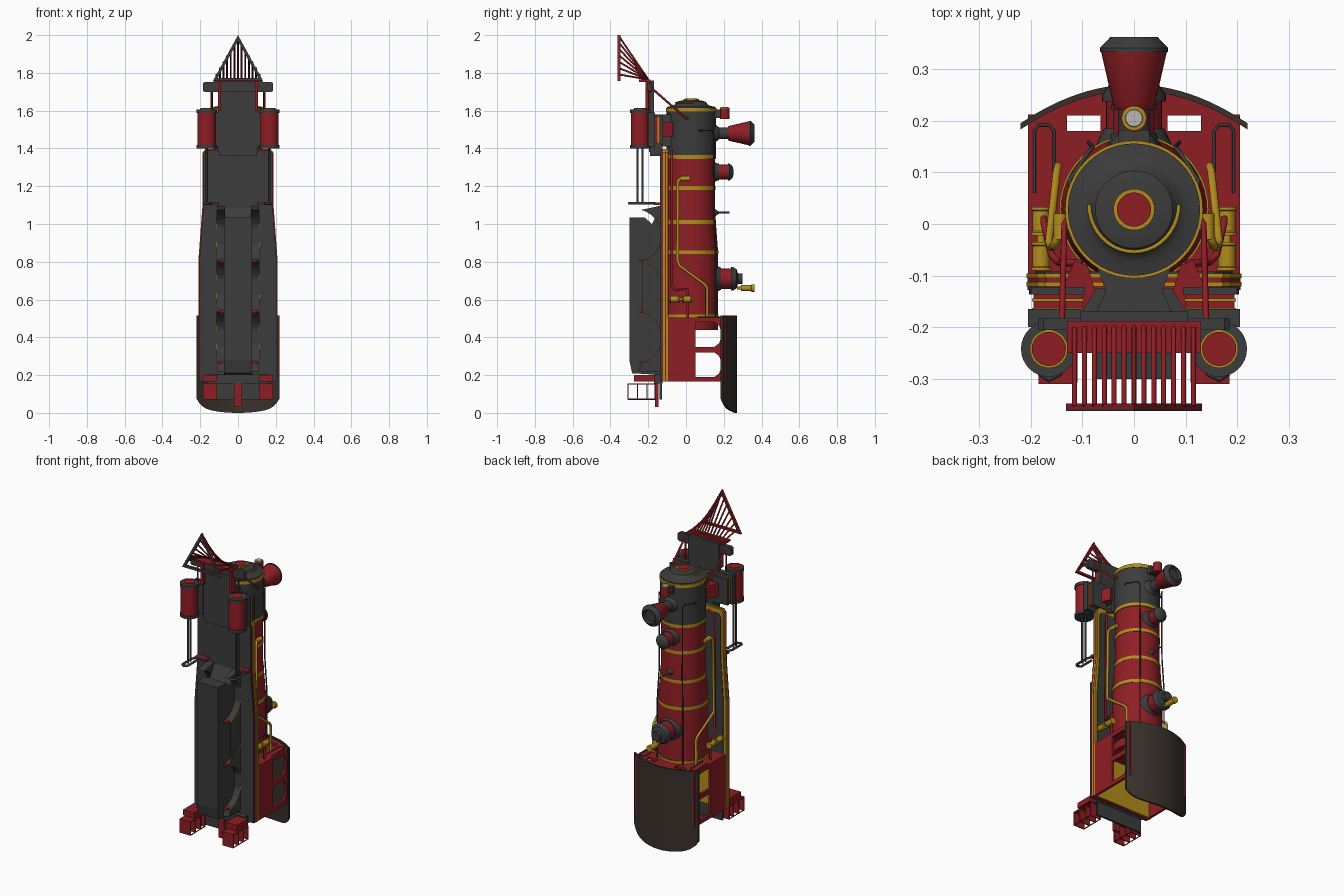
import bpy, bmesh, math
from mathutils import Vector

if "Cube" in bpy.data.objects:
    bpy.data.objects.remove(bpy.data.objects["Cube"])


def material(name, rgb):
    m = bpy.data.materials.new(name)
    m.diffuse_color = (*rgb, 1)
    m.use_nodes = True
    m.node_tree.nodes["Principled BSDF"].inputs["Base Color"].default_value = m.diffuse_color
    return m


RED = material("red_paint", (0.27, 0.013, 0.018))
GOLD = material("brass", (0.45, 0.27, 0.012))
DARK = material("dark_iron", (0.045, 0.045, 0.045))
ROOF = material("roof_brown", (0.04, 0.03, 0.024))
LENS = material("lens", (0.5, 0.48, 0.44))


def finish(name, bm, mat, mirror=False, smooth=False):
    bmesh.ops.recalc_face_normals(bm, faces=bm.faces)
    me = bpy.data.meshes.new(name)
    bm.to_mesh(me)
    bm.free()
    ob = bpy.data.objects.new(name, me)
    bpy.context.collection.objects.link(ob)
    me.materials.append(mat)
    if smooth:
        bpy.ops.object.select_all(action='DESELECT')
        ob.select_set(True)
        bpy.context.view_layer.objects.active = ob
        bpy.ops.object.shade_smooth_by_angle(angle=math.radians(35))
    if mirror:
        mod = ob.modifiers.new("mirror", 'MIRROR')
        mod.use_mirror_merge = False
    return ob


def place(axis, a, b, h):
    return {'x': (h, a, b), 'y': (a, h, b), 'z': (a, b, h)}[axis]


def prism(name, pts, axis, lo, hi, mat, mirror=False):
    bm = bmesh.new()
    f = bm.faces.new([bm.verts.new(place(axis, a, b, lo)) for a, b in pts])
    ext = bmesh.ops.extrude_face_region(bm, geom=[f])["geom"]
    d = Vector(place(axis, 0, 0, hi - lo))
    bmesh.ops.translate(bm, vec=d, verts=[v for v in ext if isinstance(v, bmesh.types.BMVert)])
    return finish(name, bm, mat, mirror)


def box(name, x0, x1, y0, y1, z0, z1, mat, mirror=False):
    return prism(name, [(x0, y0), (x1, y0), (x1, y1), (x0, y1)], 'z', z0, z1, mat, mirror)


def lathe(name, prof, c, axis, mat, mirror=False, n=32):
    bm = bmesh.new()
    rings = []
    for r, h in prof:
        rings.append([bm.verts.new(place(axis, c[0] + r * math.cos(2 * math.pi * i / n),
                                         c[1] + r * math.sin(2 * math.pi * i / n), h)) for i in range(n)])
    for p, q in zip(rings, rings[1:]):
        for i in range(n):
            bm.faces.new((p[i], p[(i + 1) % n], q[(i + 1) % n], q[i]))
    bm.faces.new(rings[0])
    bm.faces.new(rings[-1])
    return finish(name, bm, mat, mirror, True)


def tube(name, paths, r, mat, mirror=False):
    cu = bpy.data.curves.new(name, 'CURVE')
    cu.dimensions, cu.bevel_depth, cu.bevel_resolution, cu.use_fill_caps = '3D', r, 2, True
    if mirror:
        paths = paths + [[(-x, y, z) for x, y, z in p] for p in paths]
    for p in paths:
        s = cu.splines.new('POLY')
        s.points.add(len(p) - 1)
        for pt, co in zip(s.points, p):
            pt.co = (*co, 1)
    cu.materials.append(mat)
    ob = bpy.data.objects.new(name, cu)
    bpy.context.collection.objects.link(ob)
    return ob


# Boiler, smokebox, bands and smokebox door
C = (0, 0.028)
lathe("boiler", [(.142, .44), (.142, .85), (.126, 1.06), (.126, 1.38)], C, 'z', RED, n=48)
lathe("smokebox", [(.13, 1.365), (.13, 1.6)], C, 'z', DARK, n=48)
for z, r in [(.51, .145), (.85, .145), (1.01, .132), (1.19, .129), (1.355, .132), (1.605, .1335)]:
    lathe("boiler_band", [(r, z - .01), (r, z + .01)], C, 'z', GOLD, n=48)
lathe("smokebox_front", [(.128, 1.6), (.128, 1.62), (.1, 1.625), (.088, 1.632), (.075, 1.648), (.045, 1.655)], C, 'z', DARK, n=48)
lathe("door_ring", [(.04, 1.65), (.04, 1.662)], C, 'z', GOLD)
lathe("door_plate", [(.033, 1.655), (.033, 1.665)], C, 'z', RED)
tube("door_handrail", [[(.087 * math.cos(a), .038 + .092 * math.sin(a), 1.643)
                        for a in [-math.pi * i / 20 for i in range(21)]]], .004, GOLD)

# Smokestack
lathe("stack_base", [(.055, .14), (.04, .165), (.031, .175), (.031, .225)], (0, 1.48), 'y', DARK)
lathe("stack_cone", [(.035, .222), (.04, .23), (.064, .335)], (0, 1.48), 'y', RED)
lathe("stack_cap", [(.066, .333), (.066, .341), (.046, .362), (.04, .362), (.035, .345)], (0, 1.48), 'y', DARK)
# Headlight
lathe("headlight", [(.026, 1.555), (.026, 1.612)], (0, .205), 'z', RED, n=24)
lathe("headlight_rim", [(.024, 1.61), (.024, 1.616)], (0, .205), 'z', GOLD, n=24)
lathe("headlight_lens", [(.019, 1.612), (.016, 1.619)], (0, .205), 'z', LENS, n=24)
box("headlight_bracket", -.03, .03, .15, .182, 1.56, 1.605, DARK)
# Sand dome, steam dome, bell and whistle
lathe("sand_dome_base", [(.06, .135), (.046, .165), (.044, .175)], (0, 1.275), 'y', DARK)
lathe("sand_dome", [(.04, .17), (.04, .225)], (0, 1.275), 'y', RED)
lathe("sand_dome_cap", [(.045, .222), (.045, .23), (.03, .247), (.01, .252)], (0, 1.275), 'y', DARK)
lathe("steam_dome_base", [(.075, .15), (.065, .172), (.058, .185)], (0, .71), 'y', DARK)
lathe("steam_dome", [(.054, .18), (.054, .24)], (0, .71), 'y', RED)
lathe("steam_dome_cap", [(.062, .237), (.062, .25), (.05, .268), (.028, .275), (.028, .3)], (0, .71), 'y', DARK)
lathe("bell_post", [(.028, .14), (.012, .165), (.005, .175), (.005, .23)], (0, 1.06), 'y', DARK, n=16)
lathe("whistle", [(.008, .27), (.008, .29), (.016, .292), (.016, .345), (.02, .347), (.02, .362)], (0, .66), 'y', GOLD, n=16)

# Cab roof with curved rear edge
top = lambda x: .27 - .062 * (x / .2) ** 2
bm = bmesh.new()
rows = []
for i in range(-12, 13):
    x = .22 * i / 12
    t = abs(i) / 12
    zb = .03 * t * t + .045 * t ** 8
    rows.append([bm.verts.new((x, top(x) - d, z)) for d, z in [(0, zb), (0, .515), (.012, .515), (.012, zb)]])
for p, q in zip(rows, rows[1:]):
    for k in range(4):
        bm.faces.new((p[k], p[(k + 1) % 4], q[(k + 1) % 4], q[k]))
bm.faces.new(rows[0])
bm.faces.new(rows[-1])
finish("cab_roof", bm, ROOF, smooth=True)

# Cab sides with two arched windows each
for y0, y1, z0, z1 in [(-.12, .05, .165, .505), (.185, .212, .165, .505), (.05, .185, .165, .19),
                       (.05, .185, .32, .35), (.05, .185, .48, .505)]:
    box("cab_side", .19, .205, y0, y1, z0, z1, RED, True)
for z0, z1 in [(.19, .32), (.35, .48)]:
    for a, s in [(z0, 1), (z1, -1)]:
        prism("window_corner", [(.185, a), (.15, a), (.175, a + s * .018), (.185, a + s * .045)], 'x', .191, .204, RED, True)
# Cab front wall with lookouts
lim = lambda xs: [(x, top(x) - .008) for x in xs]
prism("cab_front_centre", [(-.065, -.12), (.065, -.12)] + lim([.065, .03, 0, -.03, -.065]), 'z', .49, .505, RED)
box("cab_front_below_window", .065, .13, -.12, .18, .49, .505, RED, True)
prism("cab_front_above_window", [(.065, .21), (.13, .21)] + lim([.13, .1, .065]), 'z', .49, .505, RED, True)
prism("cab_front_outer", [(.13, -.12), (.205, -.12)] + lim([.205, .17, .13]), 'z', .49, .505, RED, True)
tube("cab_front_panel_trim", [[(.155, .06, .507), (.155, .18, .507), (.165, .192, .507), (.185, .192, .507),
                               (.193, .18, .507), (.193, .06, .507)]], .003, DARK, True)
box("cab_floor", -.2, .2, -.13, -.115, .165, .5, DARK)


# Running boards: red body, gold edge, dark tread and underside
def deck(o, zt):
    half = [(.206 + o, .165), (.206 + o, .83), (.186 + o, 1.1), (.186 + o, zt - .02), (.17 + o, zt)]
    return half + [(-x, z) for x, z in reversed(half)]


prism("running_board", deck(0, 1.395), 'y', -.128, -.1, RED)
for y in (-.117, -.101):
    prism("running_board_trim", deck(.002, 1.398), 'y', y - .004, y + .005, GOLD)
prism("running_board_tread", [(x * .93, max(z, .51)) for x, z in deck(0, 1.37)], 'y', -.1, -.092, DARK)
prism("running_board_underside", deck(-.003, 1.39), 'y', -.137, -.127, DARK)

# Under-frame box and scalloped wheel arches
prism("frame_box", [(-.3, .28), (-.285, .21), (-.12, .2), (-.12, 1.12), (-.18, 1.0), (-.22, 1.035), (-.3, 1.035)],
      'x', -.073, .073, DARK)
arch = [(-.12, .22), (-.25, .22)]
trim = []
for cz in (.40, .67, .94):
    pts = [(-.27 + .14 * math.cos(a), cz + .14 * math.sin(a)) for a in [math.radians(-75 + 10 * i) for i in range(16)]]
    arch += pts
    trim.append([(.112, y, z) for y, z in pts])
    box("brake_hanger", .073, .1, -.245, -.225, cz - .142, cz - .128, RED, True)
prism("wheel_arches", arch + [(-.12, 1.1)], 'x', .07, .112, DARK, True)
tube("wheel_arch_trim", trim, .002, GOLD, True)

# Front frame, saddle and buffer beam
box("front_frame", -.105, .105, -.195, -.17, 1.38, 1.76, DARK)
box("frame_link", -.1, .1, -.19, -.125, 1.36, 1.44, DARK)
prism("saddle", [(-.075, -.175), (.075, -.175), (.055, -.13), (.08, -.06), (-.08, -.06), (-.055, -.13)], 'z', 1.41, 1.58, DARK)
prism("buffer_beam", [(-.185, 1.705), (-.175, 1.698), (.175, 1.698), (.185, 1.705), (.185, 1.745), (.175, 1.753),
                      (-.175, 1.753), (-.185, 1.745)], 'y', -.205, -.182, DARK)
box("beam_face", -.13, .13, -.25, -.188, 1.753, 1.765, RED)
box("frame_rail", .09, .106, -.215, -.19, 1.6, 1.76, RED, True)
tube("front_brace", [[(.14, -.2, 1.735), (.135, 0, 1.56), (.12, .02, 1.56)]], .006, RED, True)
tube("beam_stay", [[(.14, -.195, 1.58), (.14, -.195, 1.71)]], .005, RED, True)

# Cowcatcher
tip = lambda x: 1.765 + .225 * (1 - abs(x) / .13)
xs = [-.115 + .23 * i / 12 for i in range(13)]
tube("cowcatcher_bars", [[(x, -.2, 1.765), (x, -.352, tip(x))] for x in xs], .0048, RED)
frame = [(-.132, 1.758), (.132, 1.758), (0, 2.0)]
hole = [(-.108, 1.772), (.108, 1.772), (0, 1.968)]
for i in range(3):
    j = (i + 1) % 3
    q = [frame[i], frame[j], hole[j], hole[i]]
    prism("cowcatcher_frame", q, 'y', -.358, -.348, RED)
    prism("cowcatcher_shoe", q, 'y', -.362, -.358, DARK)

# Cylinders, steam chests, rods
P = (.165, -.242)
lathe("cylinder", [(.049, 1.405), (.049, 1.6)], P, 'z', RED, True)
for z in (1.41, 1.597):
    lathe("cylinder_flange", [(.054, z - .009), (.054, z + .009)], P, 'z', DARK, True)
lathe("cylinder_ring", [(.037, 1.6), (.037, 1.609)], P, 'z', GOLD, True)
lathe("cylinder_cover", [(.033, 1.605), (.033, 1.613)], P, 'z', RED, True)
box("cylinder_mount", .1, .205, -.2, -.165, 1.41, 1.59, DARK, True)
box("steam_chest", .1, .195, -.168, -.135, 1.43, 1.57, RED, True)
for y in (-.166, -.147):
    box("steam_chest_trim", .098, .198, y - .003, y + .003, 1.427, 1.573, GOLD, True)
box("steam_chest_lid", .095, .2, -.137, -.122, 1.42, 1.58, DARK, True)
prism("steam_pipe", [(.1, -.168), (.075, -.13), (.09, -.08), (.115, -.07), (.14, -.13)], 'z', 1.46, 1.54, RED, True)
tube("guide_bars", [[(.165, y, 1.11), (.165, y, 1.41)] for y in (-.257, -.23)], .006, DARK, True)
tube("guide_yoke", [[(.1, -.165, 1.11), (.165, -.165, 1.11), (.18, -.2, 1.11), (.18, -.29, 1.11), (.165, -.3, 1.11),
                     (.145, -.29, 1.11), (.145, -.2, 1.11)]], .007, DARK, True)
box("yoke_bracket", .1, .18, -.17, -.13, 1.1, 1.115, RED, True)

# Boiler pipes, handrails and pumps
tube("feed_pipe", [[(.13, .0, 1.24), (.15, -.03, 1.24), (.155, -.043, 1.225), (.16, -.045, .81), (.165, -.035, .78),
                    (.15, .1, .68), (.147, .112, .66), (.147, .112, .5)]], .008, GOLD, True)
lathe("check_valve", [(.013, -.03), (.013, .02)], (.143, 1.24), 'y', GOLD, True, 16)
tube("lower_pipe", [[(.1, -.075, 1.385), (.14, -.075, 1.37), (.145, -.075, .67), (.16, -.06, .655), (.175, .005, .655),
                     (.175, .01, .64), (.175, .01, .5)]], .007, RED, True)
tube("handrail", [[(.12, .05, 1.495), (.125, .085, 1.495), (.088, .14, 1.495), (.08, .148, 1.48),
                   (.08, .15, 1.05), (.088, .158, .85), (.088, .158, .5)]], .004, DARK, True)
for y0, y1 in [(-.09, -.035), (-.022, .033)]:
    lathe("air_pump", [(.02, y0), (.02, y0 + .006), (.017, y0 + .008), (.017, y1 - .008), (.02, y1 - .006), (.02, y1)],
          (.18, .602), 'y', GOLD, True, 20)
lathe("air_pump_rod", [(.008, -.04), (.008, -.015)], (.18, .602), 'y', GOLD, True, 12)

# Rear beam, steps and drawbar
box("rear_beam", -.165, .165, -.17, -.125, .155, .205, DARK)
box("step_mount", .11, .185, -.275, -.165, .165, .2, RED, True)
box("step_back", .11, .185, -.31, -.16, .15, .156, RED, True)
for y in (-.31, -.26, -.21, -.166):
    box("step_tread", .11, .185, y, y + .006, .07, .155, RED, True)
for x in (.11, .18):
    tube("step_rail", [[(x + .002, -.307, .072), (x + .002, -.162, .072)]], .003, RED, True)
box("rear_plate", -.16, .16, -.14, -.128, .07, .17, DARK)
box("drawbar", -.02, .02, -.165, -.145, .03, .16, RED)
